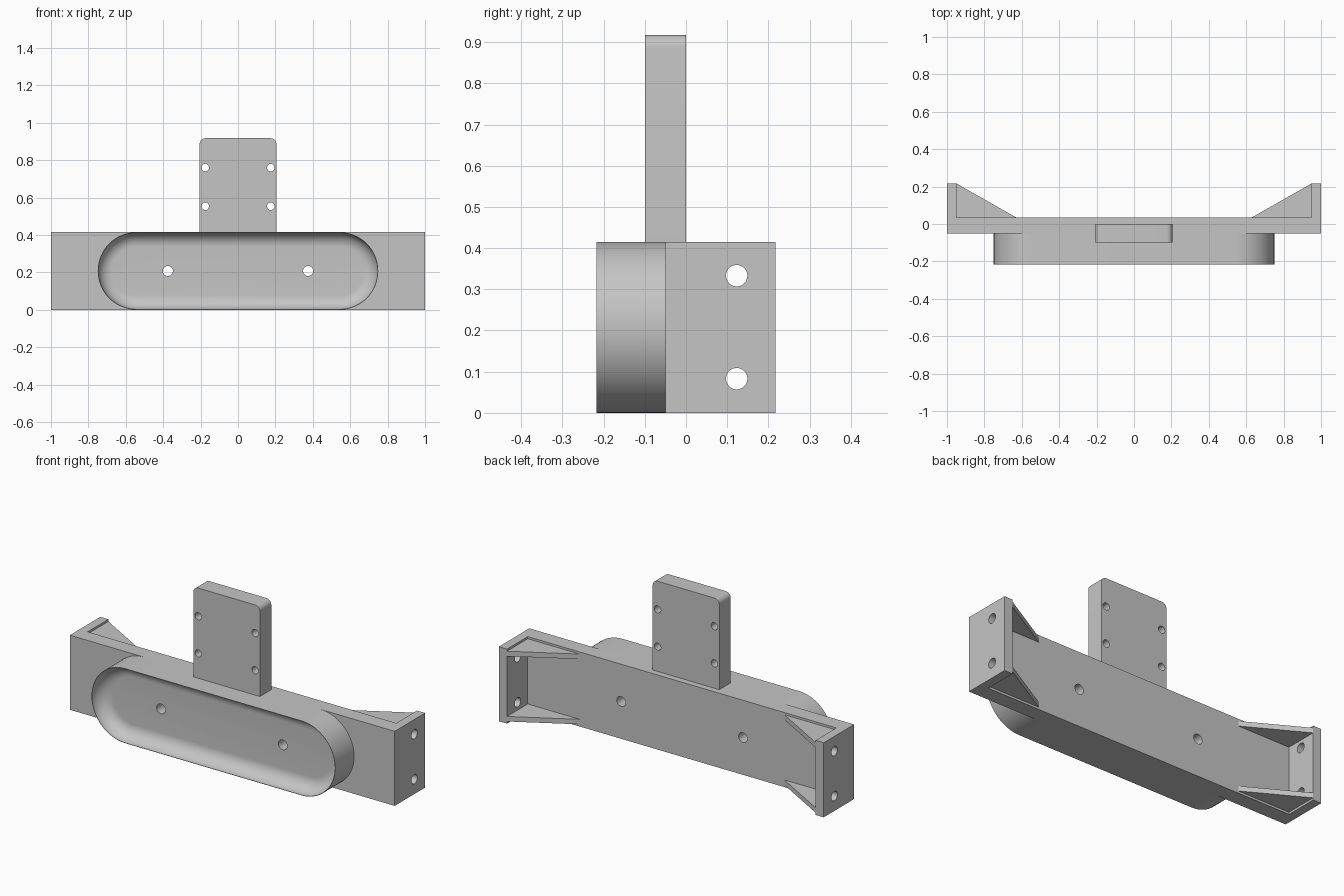
import bpy, bmesh, math
from mathutils import Matrix, Vector

if "Cube" in bpy.data.objects:
    bpy.data.objects.remove(bpy.data.objects["Cube"])

grey = bpy.data.materials.new("light grey")
grey.use_nodes = True
colour = (0.56, 0.56, 0.56, 1)
grey.diffuse_color = colour
grey.node_tree.nodes["Principled BSDF"].inputs["Base Color"].default_value = colour

H = 0.415            # height of the bar
R = H / 2            # end radius of the boss
FRONT = -0.217       # front rim of the boss


def make(name, bm):
    bmesh.ops.recalc_face_normals(bm, faces=bm.faces)
    mesh = bpy.data.meshes.new(name)
    bm.to_mesh(mesh)
    bm.free()
    mesh.materials.append(grey)
    obj = bpy.data.objects.new(name, mesh)
    bpy.context.collection.objects.link(obj)
    return obj


def loft(name, loops):
    """Skin a list of equal-length point loops and cap both ends."""
    bm = bmesh.new()
    rings = [[bm.verts.new(p) for p in loop] for loop in loops]
    for a, b in zip(rings, rings[1:]):
        for i in range(len(a)):
            j = (i + 1) % len(a)
            bm.faces.new((a[i], a[j], b[j], b[i]))
    bm.faces.new(rings[0])
    bm.faces.new(rings[-1])
    return make(name, bm)


def prism_z(name, pts, lo, hi):
    return loft(name, [[(x, y, z) for x, y in pts] for z in (lo, hi)])


def select(obj):
    bpy.ops.object.select_all(action='DESELECT')
    obj.select_set(True)
    bpy.context.view_layer.objects.active = obj


def drill(obj, centres, radius, axis):
    """Cut round holes through the part along the axis."""
    turn = Vector((0, 0, 1)).rotation_difference(Vector(axis)).to_matrix().to_4x4()
    bm = bmesh.new()
    for c in centres:
        bmesh.ops.create_cone(bm, cap_ends=True, segments=32, radius1=radius,
                              radius2=radius, depth=3,
                              matrix=Matrix.Translation(c) @ turn)
    cutter = make("hole_cutter", bm)
    cutter.hide_render = True
    mod = obj.modifiers.new("holes", 'BOOLEAN')
    mod.operation, mod.solver, mod.object = 'DIFFERENCE', 'EXACT', cutter
    select(obj)
    bpy.ops.object.modifier_apply(modifier=mod.name)
    bpy.data.objects.remove(cutter)


def smooth(obj):
    select(obj)
    bpy.ops.object.shade_smooth_by_angle(angle=math.radians(30))


def stadium(y, inset, steps=32):
    """Slot-shaped loop in the xz plane."""
    r, half = R - inset, 0.75 - R
    pts = []
    for side in (1, -1):
        for k in range(steps + 1):
            a = math.pi * k / steps - math.pi / 2
            pts.append((side * (half + r * math.cos(a)), y, R + side * r * math.sin(a)))
    return pts


# Back bar with its two end walls
half_u = [(1, -0.05), (1, 0.217), (0.95, 0.217), (0.95, 0.035)]
bar = prism_z("mounting_bar", half_u + [(-x, y) for x, y in reversed(half_u)], 0, H)
drill(bar, [(x, 0, R) for x in (-0.375, 0.375)], 0.027, (0, 1, 0))
drill(bar, [(0, 0.123, z) for z in (0.083, 0.333)], 0.026, (1, 0, 0))
smooth(bar)

# Slot-shaped boss with a dished front
FILLET = 0.075
loops = [stadium(-0.05, 0), stadium(FRONT, 0)]
for k in range(13):
    a = math.pi / 2 * k / 12
    loops.append(stadium(FRONT + FILLET * math.sin(a), 0.002 + FILLET * (1 - math.cos(a))))
boss = loft("dished_boss", loops)
drill(boss, [(x, 0, R) for x in (-0.375, 0.375)], 0.027, (0, 1, 0))
smooth(boss)

# Upright tab with rounded top corners
W, TOP, C = 0.205, 0.917, 0.03
outline = [(-W, H), (W, H)]
for side in (1, -1):
    for k in range(9):
        a = math.pi / 2 * (k if side > 0 else 8 - k) / 8
        outline.append((side * (W - C + C * math.cos(a)), TOP - C + C * math.sin(a)))
tab = loft("upright_tab", [[(x, y, z) for x, z in outline] for y in (-0.1, 0)])
drill(tab, [(x, 0, z) for x in (-0.175, 0.175) for z in (0.553, 0.76)], 0.02, (0, 1, 0))
smooth(tab)

# Triangular webs bracing the end walls, set in slightly from top and bottom
RECESS, THICK = 0.012, 0.028
for side, label in ((1, "left"), (-1, "right")):
    tri = [(side * 0.95, 0.035), (side * 0.95, 0.217), (side * 0.63, 0.035)]
    prism_z(label + "_lower_web", tri, RECESS, RECESS + THICK)
    prism_z(label + "_upper_web", tri, H - RECESS - THICK, H - RECESS)
